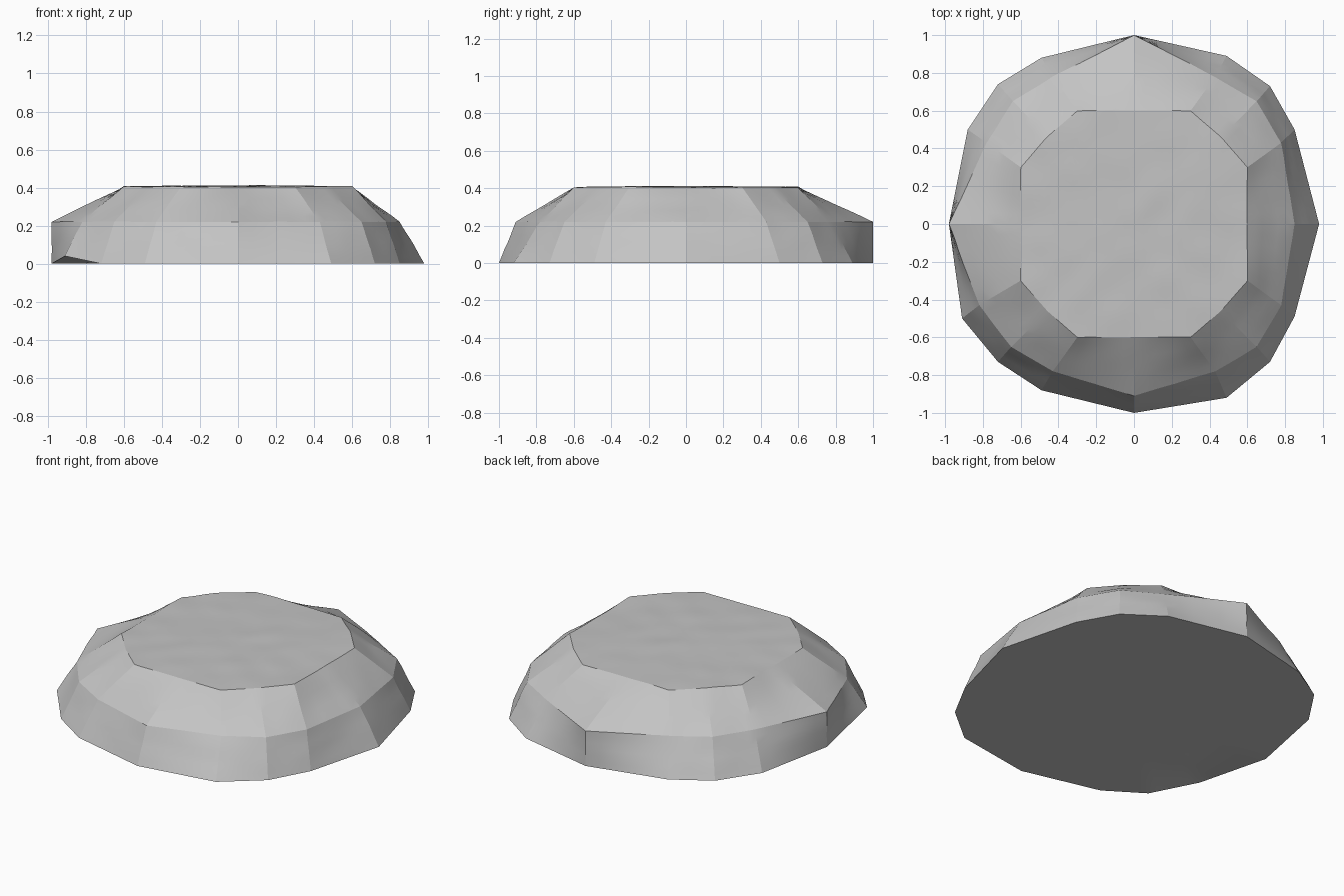
import bpy, bmesh, math
from mathutils import Vector, noise

if "Cube" in bpy.data.objects:
    bpy.data.objects.remove(bpy.data.objects["Cube"])

# Outlines of the stone, counter-clockwise from +x, sixteen corners each
base = [(.98, 0), (.85, .5), (.72, .73), (.49, .89), (0, 1), (-.49, .88), (-.72, .74), (-.88, .5),
        (-.98, 0), (-.91, -.5), (-.72, -.73), (-.49, -.88), (0, -1), (.49, -.92), (.72, -.73), (.85, -.49)]
mid = [(.85, 0), (.78, .43), (.65, .65), (.43, .78), (0, 1), (-.43, .78), (-.64, .65), (-.78, .43),
       (-.98, 0), (-.82, -.43), (-.65, -.65), (-.43, -.78), (0, -.91), (.43, -.78), (.65, -.65), (.78, -.43)]
quarter = [(.6, 0), (.6, .3), (.46, .46), (.3, .6)]
top = []
for i in range(4):
    c, s = round(math.cos(i * math.pi / 2)), round(math.sin(i * math.pi / 2))
    top += [(c * x - s * y, s * x + c * y) for x, y in quarter]


def ring(bm, outline, z, scale=1.0):
    return [bm.verts.new((x * scale, y * scale, z)) for x, y in outline]


def bridge(bm, a, b):
    n = len(a)
    for i in range(n):
        j = (i + 1) % n
        bm.faces.new((a[i], a[j], b[j], b[i]))


def cap(bm, r, z, flip):
    centre = bm.verts.new((0, 0, z))
    n = len(r)
    for i in range(n):
        tri = (r[i], r[(i + 1) % n], centre)
        bm.faces.new(tri[::-1] if flip else tri)


# Rock slab: underside, lower slope, upper slope, flat top
bm = bmesh.new()
rings = [ring(bm, top, 0), ring(bm, base, 0), ring(bm, mid, .22),
         ring(bm, top, .405), ring(bm, top, .41, .5)]
rings[1][9].co.z = .04          # chipped bottom corner
for a, b in zip(rings, rings[1:]):
    bridge(bm, a, b)
cap(bm, rings[-1], .41, False)
cap(bm, rings[0], 0, True)
bmesh.ops.recalc_face_normals(bm, faces=bm.faces)

# Fine weathered surface above the base
bmesh.ops.subdivide_edges(bm, edges=bm.edges[:], cuts=5, use_grid_fill=True)
bm.normal_update()
offsets = []
for v in bm.verts:
    p = v.co
    if p.z > .05:
        amount = .005 * noise.noise(Vector((p.x * 6, p.y * 6, p.z * 9)))
        offsets.append((v, v.normal * amount))
for v, d in offsets:
    v.co += d

mesh = bpy.data.meshes.new("rock_slab")
bm.to_mesh(mesh)
bm.free()
rock = bpy.data.objects.new("rock_slab", mesh)
bpy.context.collection.objects.link(rock)

stone = bpy.data.materials.new("grey_stone")
stone.diffuse_color = (.55, .55, .55, 1)
stone.use_nodes = True
stone.node_tree.nodes["Principled BSDF"].inputs["Base Color"].default_value = stone.diffuse_color
mesh.materials.append(stone)

bpy.context.view_layer.objects.active = rock
rock.select_set(True)
bpy.ops.object.shade_smooth_by_angle(angle=math.radians(10))
